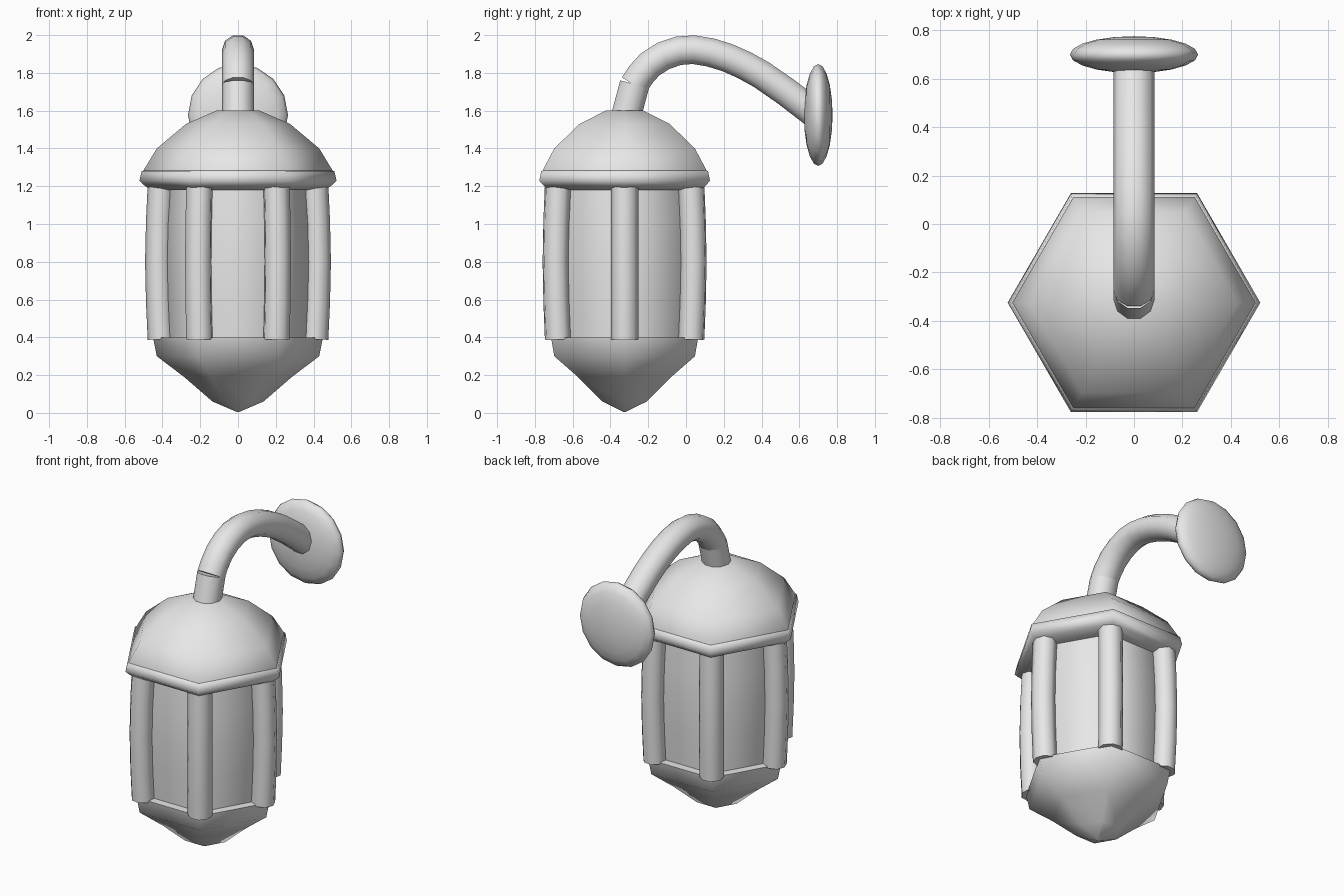
import bpy, bmesh, math
from mathutils import Vector

if "Cube" in bpy.data.objects:
    bpy.data.objects.remove(bpy.data.objects["Cube"])

CY = -0.325                      # lantern axis
metal = bpy.data.materials.new("light_grey")
metal.diffuse_color = (0.8, 0.8, 0.8, 1)
metal.use_nodes = True
metal.node_tree.nodes["Principled BSDF"].inputs["Base Color"].default_value = metal.diffuse_color


def finish(name, bm, angle=65):
    bmesh.ops.recalc_face_normals(bm, faces=bm.faces[:])
    me = bpy.data.meshes.new(name)
    bm.to_mesh(me)
    bm.free()
    me.materials.append(metal)
    ob = bpy.data.objects.new(name, me)
    bpy.context.collection.objects.link(ob)
    bpy.ops.object.select_all(action='DESELECT')
    ob.select_set(True)
    bpy.context.view_layer.objects.active = ob
    bpy.ops.object.shade_smooth_by_angle(angle=math.radians(angle))
    return ob


def skin(name, rings, angle=65):
    """Bridge equal rings of points and cap both ends."""
    bm = bmesh.new()
    vs = [[bm.verts.new(p) for p in ring] for ring in rings]
    n = len(vs[0])
    for a, b in zip(vs, vs[1:]):
        for i in range(n):
            j = (i + 1) % n
            bm.faces.new((a[i], a[j], b[j], b[i]))
    bm.faces.new(vs[0][::-1])
    bm.faces.new(vs[-1])
    return finish(name, bm, angle)


def hex_lathe(name, profile):
    """Six-sided solid from (corner radius, z) pairs."""
    rings = [[(r * math.cos(k * math.pi / 3), CY + r * math.sin(k * math.pi / 3), z)
              for k in range(6)] for r, z in profile]
    return skin(name, rings)


def tube(name, path, side, rs, rn, sides):
    """Tube along a planar path; side is perpendicular to that plane."""
    path = [Vector(p) for p in path]
    rings = []
    for i, p in enumerate(path):
        t = (path[min(i + 1, len(path) - 1)] - path[max(i - 1, 0)]).normalized()
        nrm = side.cross(t)
        rings.append([p + side * (rs * math.cos(a)) + nrm * (rn * math.sin(a))
                      for a in (2 * math.pi * k / sides for k in range(sides))])
    return skin(name, rings, 50)


# Lantern body
hex_lathe("roof_dome", [(0.50, 1.24), (0.503, 1.28), (0.43, 1.40),
                        (0.275, 1.53), (0.115, 1.60)])
hex_lathe("roof_rim", [(0.49, 1.285), (0.51, 1.28), (0.522, 1.228),
                       (0.485, 1.195), (0.40, 1.18)])
hex_lathe("glass", [(0.39, 0.39), (0.40, 0.6), (0.405, 0.8), (0.40, 1.0), (0.385, 1.2)])
hex_lathe("bottom_cap", [(0.45, 0.40), (0.43, 0.30), (0.285, 0.19),
                         (0.135, 0.06), (0.004, 0.004)])

# Six slightly bowed corner posts
for k in range(6):
    a = k * math.pi / 3
    radial = Vector((math.cos(a), math.sin(a), 0))
    side = Vector((-math.sin(a), math.cos(a), 0))
    path = [Vector((0, CY, z)) + radial * r for r, z in
            ((0.408, 0.39), (0.417, 0.58), (0.422, 0.8), (0.417, 1.02), (0.408, 1.21))]
    tube(f"corner_post_{k + 1}", path, side, 0.073, 0.07, 8)

# Short neck and curved arm
X = Vector((1, 0, 0))
tube("neck", [(0, -0.32, 1.56), (0, -0.272, 1.74)], X, 0.085, 0.083, 10)
arm = [(-0.275, 1.735), (-0.24, 1.79), (-0.19, 1.845), (-0.12, 1.89), (-0.04, 1.917),
       (0.04, 1.923), (0.13, 1.908), (0.22, 1.88), (0.31, 1.84), (0.40, 1.79),
       (0.53, 1.70), (0.68, 1.585)]
tube("arm", [(0, y, z) for y, z in arm], X, 0.085, 0.08, 10)

# Lens-shaped wall plate
bm = bmesh.new()
bmesh.ops.create_uvsphere(bm, u_segments=16, v_segments=10, radius=1)
for v in bm.verts:
    x, y, z = v.co
    v.co = (x * 0.265, 0.70 + z * 0.076, 1.577 + y * 0.27)
finish("wall_plate", bm)
